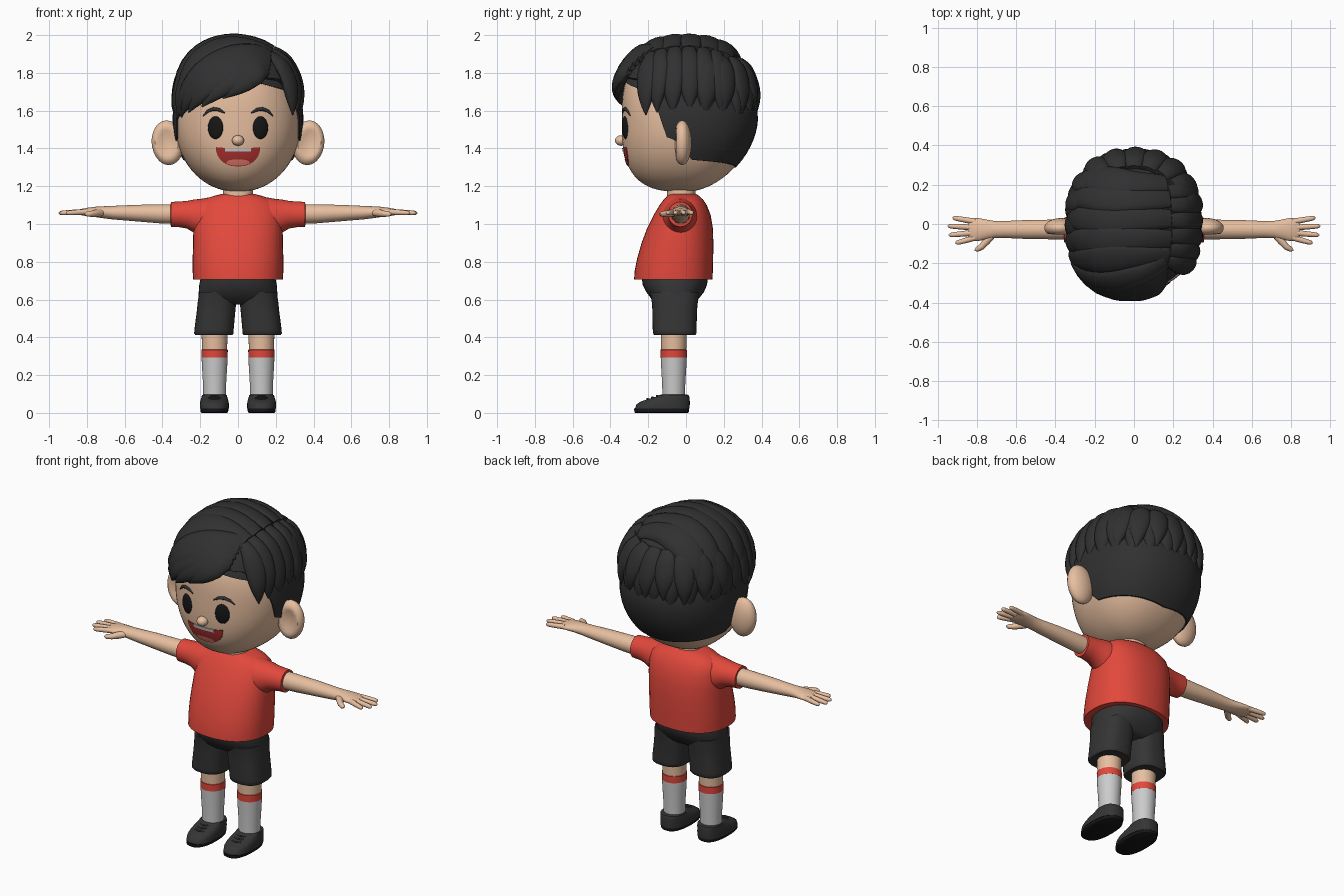
import bpy, bmesh
from math import sin, cos, pi, radians, degrees, copysign
from mathutils import Vector as V

if "Cube" in bpy.data.objects:
    bpy.data.objects.remove(bpy.data.objects["Cube"])


def material(name, r, g, b):
    m = bpy.data.materials.new(name)
    m.diffuse_color = (r, g, b, 1)
    m.use_nodes = True
    m.node_tree.nodes["Principled BSDF"].inputs["Base Color"].default_value = m.diffuse_color
    return m


SKIN = material("skin", .80, .52, .35)
RED = material("red cloth", .76, .065, .045)
DARK = material("dark cloth", .035, .035, .036)
HAIR = material("hair", .03, .03, .031)
BLACK = material("black", .008, .008, .008)
MOUTH = material("mouth", .42, .03, .03)
TONGUE = material("tongue", .8, .2, .16)


def spow(v, p):
    return copysign(abs(v) ** (2 / p), v)


def ring(c, u, v, n=32, p=2):
    c, u, v = V(c), V(u), V(v)
    return [c + u * spow(cos(2 * pi * i / n), p) + v * spow(sin(2 * pi * i / n), p) for i in range(n)]


def level(z, cx, rx, y0, y1, n=40, p=2.3):
    return ring((cx, (y0 + y1) / 2, z), (rx, 0, 0), (0, (y1 - y0) / 2, 0), n, p)


def build(name, lofts, mat=None, caps=(True, True), angle=45):
    """One object made of lofts; each loft is a list of point rings."""
    bm = bmesh.new()
    for rings in lofts:
        rows = [[bm.verts.new(q) for q in r] for r in rings]
        for a, b in zip(rows, rows[1:]):
            for i in range(len(a)):
                j = (i + 1) % len(a)
                bm.faces.new((a[i], a[j], b[j], b[i]))
        for use, row in zip(caps, (rows[0], rows[-1])):
            if use:
                bm.faces.new(row)
    bmesh.ops.recalc_face_normals(bm, faces=bm.faces)
    me = bpy.data.meshes.new(name)
    bm.to_mesh(me)
    bm.free()
    ob = bpy.data.objects.new(name, me)
    bpy.context.collection.objects.link(ob)
    if mat:
        me.materials.append(mat)
    bpy.ops.object.select_all(action='DESELECT')
    ob.select_set(True)
    bpy.context.view_layer.objects.active = ob
    bpy.ops.object.shade_smooth_by_angle(angle=radians(angle))
    return ob


def sweep(pts, widths, heights, ups, n=12):
    rings = []
    for i, q in enumerate(pts):
        t = (pts[min(i + 1, len(pts) - 1)] - pts[max(i - 1, 0)]).normalized()
        side = t.cross(ups[i]).normalized()
        rings.append(ring(q, side * widths[i], side.cross(t) * heights[i], n))
    return rings


def tube(pts, radii, flat=1, up=(0, 0, 1), n=12):
    return sweep([V(q) for q in pts], radii, [r * flat for r in radii], [V(up)] * len(pts), n)


def ball(c, rx, ry, rz, n=28):
    return [ring((c[0], c[1], c[2] + rz * -cos(pi * k / 16)), (rx * sin(pi * k / 16) + 1e-4, 0, 0),
                 (0, ry * sin(pi * k / 16) + 1e-4, 0), n) for k in range(17)]


# Head surface: angle a is 0 at the front, 180 degrees at the back
def head_radii(z):
    t = min(abs(z - 1.56) / (.39 if z < 1.56 else .35), .9999)
    f = lambda p: (1 - t ** p) ** (1 / p)
    return .336 * f(2.1), .34 * f(3), .37 * f(1.8)


def head_pt(a, z, grow=1):
    rx, yf, yb = head_radii(z)
    y = yf if cos(a) > 0 else yb
    return V((rx * spow(sin(a), 2.2) * grow, -y * spow(cos(a), 2.2) * grow, z))


def face_y(x, z):
    rx, yf, _ = head_radii(z)
    return -yf * (1 - min(abs(x) / rx, 1) ** 2.2) ** (1 / 2.2)


NA = 72
AZ = [2 * pi * i / NA for i in range(NA)]
build("head", [[[head_pt(a, 1.54 - .37 * cos(pi * k / 40)) for a in AZ] for k in range(41)]], SKIN)
build("nose", [ball((0, -.343, 1.442), .032, .033, .028)], SKIN)
build("neck", [[level(z, 0, .08, -.1, .05) for z in (1.05, 1.25)]], SKIN)

# Ears with a hollow on the front face
for s in (1, -1):
    rings = ball((0, 0, 0), .085, .05, .118)
    for r in rings:
        for q in r:
            d = (((q.x - .005) / .07) ** 2 + (q.z / .1) ** 2) ** .5
            if q.y < 0 and d < .85:
                q.y += .03 * (1 - (d / .85) ** 2)
            q.x = s * (q.x + .372 + .05 * q.z)
            q.y += -.02
            q.z += 1.43
    build("ear", [rings], SKIN)

# Eyes and brows
for s in (1, -1):
    eye = []
    for k in range(13):
        w = .04 * sin(pi * k / 12) + 1e-4
        z = 1.51 - .06 * cos(pi * k / 12)
        r = ring((s * .119, 0, z), (w, 0, 0), (0, .012 * sin(pi * k / 12) + 1e-4, 0), 20)
        eye.append([V((q.x, q.y + face_y(q.x, z), z)) for q in r])
    build("eye", [eye], BLACK)
    line = [(.185, 1.572), (.16, 1.597), (.13, 1.609), (.1, 1.605), (.07, 1.588)]
    build("brow", [tube([(s * x, face_y(x, z), z) for x, z in line], [.003, .008, .01, .009, .003],
                        up=(0, -1, 0))], HAIR)


# Mouth pieces are thin patches that follow the face
def patch(name, half, lo, hi, off, mat):
    rings = []
    for i in range(25):
        x = half * (i / 12 - 1) * .998
        zs = [lo(x) + (hi(x) - lo(x)) * k / 6 for k in range(7)]
        front = [V((x, face_y(x, z) - off, z)) for z in zs]
        rings.append(front + [q + V((0, .02, 0)) for q in reversed(front)])
    build(name, [rings], mat)


smile = lambda x: 1.395 - .09 * max(0, 1 - abs(x / .118) ** 2.4) ** .6
patch("mouth", .118, smile, lambda x: 1.407 - .006 * (1 - (x / .118) ** 2), .003, MOUTH)
patch("teeth", .068, lambda x: 1.385, lambda x: 1.403, .006, None)
patch("tongue", .062, lambda x: smile(x) + .004,
      lambda x: smile(x) + .005 + .032 * (1 - (x / .062) ** 2) ** .5, .006, TONGUE)


# Short hair underneath, trimmed to the hairline
def along(table, x):
    for (x0, y0), (x1, y1) in zip(table, table[1:]):
        if x <= x1:
            return y0 + (y1 - y0) * (x - x0) / (x1 - x0)
    return table[-1][1]


LINE = [(0, 1.77), (58, 1.7), (66, 1.62), (75, 1.46), (84, 1.44), (94, 1.34), (130, 1.325), (180, 1.30)]
CORE = [(0, 1.79), (40, 1.77), (60, 1.68), (90, 1.64), (180, 1.55)]
fold = lambda a: degrees(min(a, 2 * pi - a))
low = [along(LINE, fold(a)) for a in AZ]
cap = [[head_pt(a, 1.88 + (z - 1.88) * k / 16, 1.03) for a, z in zip(AZ, low)] for k in range(17)]
cap.append([head_pt(a, z, .98) for a, z in zip(AZ, low)])
build("short_hair", [cap], HAIR, (True, False))

# Outer hair volume
C = V((0, 0, 1.6))


def on_hair(q, off=0):
    d = V(q) - C
    k = (abs(d.x / .332) ** 2.35 + abs(d.y / .37) ** 2.35 + abs(d.z / .375) ** 2.35) ** (1 / 2.35)
    return C + d / k + d.normalized() * off


core = []
for k in range(1, 21):
    row = []
    for a in AZ:
        zl = along(CORE, fold(a)) - 1.6
        top = pi / 2 - (pi / 2 - zl / .37) * k / 20
        row.append(on_hair(C + V((cos(top) * sin(a), -cos(top) * cos(a), sin(top))), -.008))
    core.append(row)
core.append([C + (q - C) * .86 for q in core[-1]])
build("hair_volume", [core], HAIR, (True, False))


def lock(a, b, c, w, h=.03, off=0):
    """A flat tapered lock of hair from a, by b, to c over the hair volume."""
    a, b, c = V(a), V(b), V(c)
    ts = [i / 16 for i in range(17)]
    pts = [on_hair(a * (1 - t) ** 2 + b * 2 * t * (1 - t) + c * t * t, off) for t in ts]
    wide = [w * (.55 + .45 * min(1, t * 2.5)) * max(.04, 1 - max(0, (t - .5) / .5) ** 2.6) for t in ts]
    high = [h * min(1, .45 + 2 * t) * max(.05, 1 - max(0, (t - .6) / .4) ** 3) for t in ts]
    return sweep(pts, wide, high, [(q - C).normalized() for q in pts], 14)


# Locks swept from the parting over the top
build("top_locks", [lock((.18, y * .85, 1.92), (-.2, y * 1.1, 2.2), (-.36, y * .95, 1.6), .085, .034)
                    for y in (.27, .15, .03, -.09, -.2)], HAIR)
# Forward fringe swept to one side
ends = [(-.35, -.14, 1.55), (-.33, -.22, 1.57), (-.29, -.29, 1.59), (-.2, -.34, 1.62), (-.08, -.37, 1.665)]
build("fringe_locks", [lock((.17, -.2 - .03 * i, 1.93 - .02 * i), (-.04 + .03 * i, -.36, 1.97 - .03 * i), e,
                            .08, .036, .003) for i, e in enumerate(ends)], HAIR)
# Locks falling on the other side of the parting
build("side_locks", [lock((.17, y * .8, 1.9), (.32, y, 1.9), (.36, y * 1.1, 1.57 + .02 * (i % 2)), .06, .03)
                     for i, y in enumerate((-.24, -.16, -.07, .02, .11, .2))], HAIR)
# Locks down the back in two layers, and a row on the swept side
back = []
for layer, (n, z, w, off) in enumerate([(10, 1.51, .058, -.012), (9, 1.58, .062, .002)]):
    for i in range(n):
        a = radians(18 + 144 * i / (n - 1))
        d = V((cos(a), sin(a), 0))
        back.append(lock(d * .26 + V((0, .06, 1.9)), d * .4 + V((0, .02, 1.86)),
                         d * .4 + V((.02, 0, z + .02 * (i % 2))), w, .03, off))
for i in range(5):
    y = .2 - .1 * i
    back.append(lock((-.25, y, 1.85), (-.34, y, 1.75), (-.36, y - .02, 1.555), .06, .028, -.004))
build("back_locks", back, HAIR)

# Shirt body
build("shirt", [[level(*r) for r in ((.705, 0, .238, -.275, .14), (.75, 0, .24, -.272, .142),
      (.82, 0, .24, -.258, .144), (.9, 0, .238, -.235, .145), (.98, 0, .236, -.205, .142),
      (1.05, 0, .23, -.17, .13), (1.1, 0, .215, -.14, .11), (1.13, 0, .18, -.118, .09),
      (1.148, 0, .13, -.1, .07), (1.158, 0, .09, -.09, .055))]], RED)

for s in (1, -1):
    # Sleeve, arm and hand
    build("sleeve", [[ring((s * x, -.03, z), (0, ry, 0), (0, 0, rz)) for x, z, ry, rz in
          ((.13, 1.03, .1, .115), (.19, 1.032, .092, .102), (.235, 1.042, .08, .087), (.27, 1.049, .072, .073),
           (.31, 1.051, .067, .068), (.355, 1.051, .064, .066), (.357, 1.051, .05, .052))]], RED)
    build("arm", [[ring((s * x, -.028, z), (0, ry, 0), (0, 0, rz)) for x, z, ry, rz in
          ((.3, 1.052, .052, .053), (.42, 1.054, .05, .05), (.55, 1.058, .048, .043), (.66, 1.06, .043, .036),
           (.71, 1.062, .043, .032), (.75, 1.064, .05, .028), (.79, 1.064, .058, .023), (.825, 1.063, .058, .018),
           (.845, 1.062, .05, .01))]], SKIN)
    fingers = [((.81, .012), (.925, .032)), ((.82, -.018), (.95, -.01)),
               ((.82, -.045), (.945, -.057)), ((.81, -.07), (.91, -.098))]
    hand = []
    for (x0, y0), (x1, y1) in fingers:
        ts = (0, .3, .6, .85, .95, 1)
        hand.append(tube([(s * (x0 + (x1 - x0) * t), y0 + (y1 - y0) * t, 1.064 - .006 * t) for t in ts],
                         [.015, .0145, .0135, .012, .009, .002]))
    hand.append(tube([(s * .715, -.05, 1.06), (s * .75, -.085, 1.057), (s * .775, -.115, 1.054),
                      (s * .8, -.13, 1.052), (s * .812, -.135, 1.052)], [.017, .02, .016, .013, .003]))
    build("fingers", hand, SKIN)

    # Leg, sock with stripe
    cyl = lambda rows: [[ring((s * .124, -.065, z), (r, 0, 0), (0, r, 0)) for z, r in rows]]
    build("leg", cyl(((.33, .066), (.46, .07))), SKIN)
    build("sock", cyl(((.07, .06), (.15, .061), (.25, .067), (.3, .069))))
    build("sock_stripe", cyl(((.293, .069), (.334, .07), (.335, .066))), RED)

    # Shoe with laces
    sole = ((0, .066, -.268, .01), (.004, .073, -.273, .015), (.022, .074, -.275, .017))
    upper = ((.022, .077, -.27, .019), (.045, .077, -.262, .02), (.06, .075, -.24, .02), (.072, .072, -.205, .019),
             (.085, .068, -.16, .018), (.094, .066, -.142, .014), (.097, .058, -.13, .006))
    shoe = lambda rows: [[level(z, s * .125, rx, y0, y1, p=2.5) for z, rx, y0, y1 in rows]]
    build("sole", shoe(sole), BLACK)
    build("shoe", shoe(upper), DARK)
    build("laces", [tube([(s * .125 + dx, y + .4 * abs(dx), z - 4 * dx * dx) for dx in (-.04, -.02, 0, .02, .04)],
                         [.005] * 5) for y, z in ((-.155, .09), (-.18, .082), (-.205, .074))], DARK)

# Shorts
hips = ((.725, .195, -.235, .115), (.68, .205, -.23, .112), (.64, .208, -.21, .095), (.61, .208, -.188, .072),
        (.59, .205, -.165, .055), (.575, .19, -.14, .035))
trouser = ((.64, .11, .096, -.19, .07), (.58, .112, .102, -.18, .062), (.54, .116, .102, -.178, .058),
           (.44, .127, .104, -.176, .056), (.42, .128, .104, -.174, .055), (.413, .128, .098, -.168, .049))
build("shorts", [[level(z, 0, rx, a, b) for z, rx, a, b in hips]] +
      [[level(z, s * cx, rx, a, b, p=2.6) for z, cx, rx, a, b in trouser] for s in (1, -1)], DARK)
